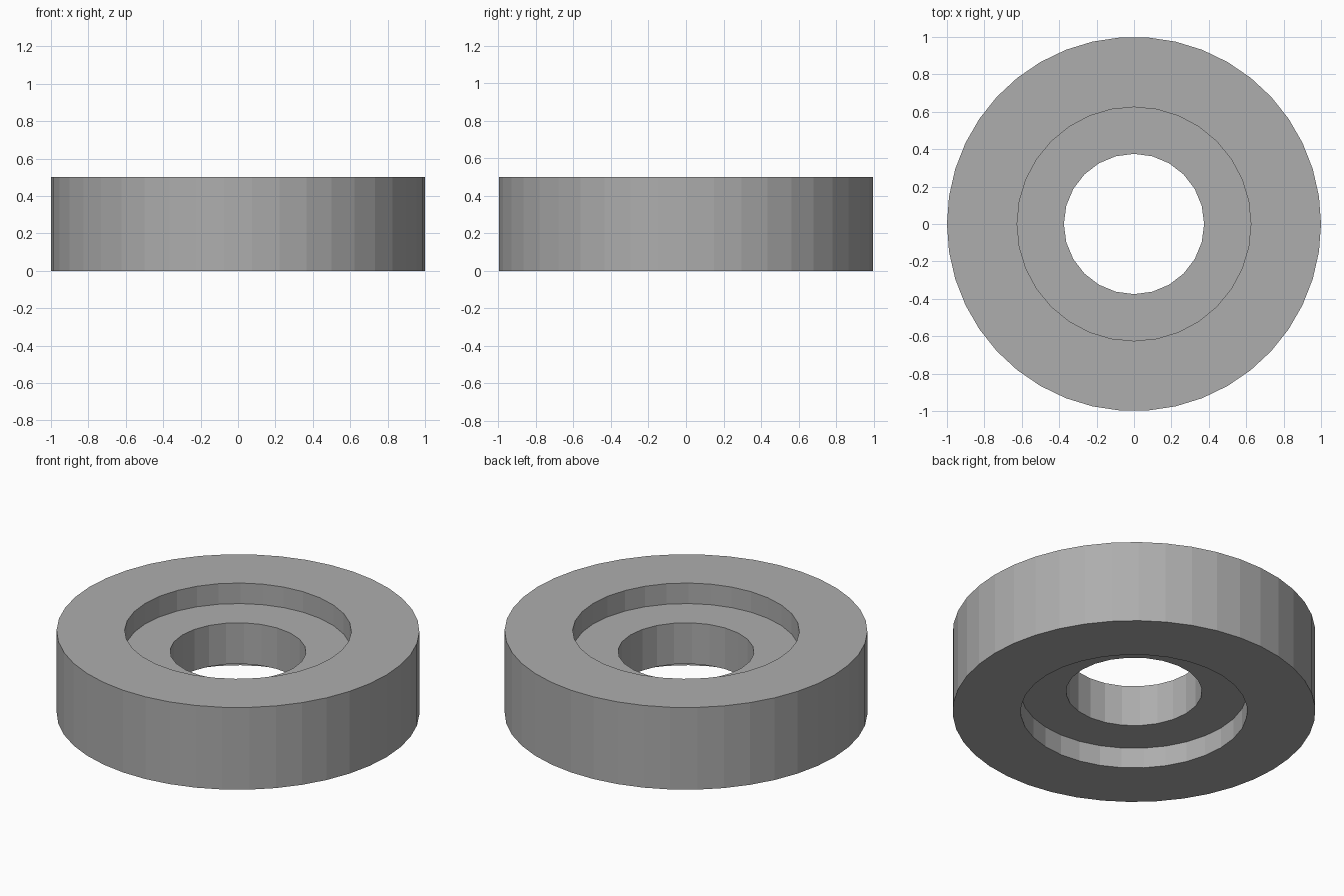
import bpy, bmesh
from math import cos, sin, tau

cube = bpy.data.objects.get("Cube")
if cube:
    bpy.data.objects.remove(cube, do_unlink=True)

HEIGHT, RECESS = 0.5, 0.125

grey = bpy.data.materials.new("plain_grey")
grey.use_nodes = True
colour = (0.42, 0.42, 0.42, 1)
grey.diffuse_color = colour
grey.node_tree.nodes["Principled BSDF"].inputs["Base Color"].default_value = colour


def circle(bm, radius, sides, z):
    """Closed loop of edges at height z."""
    verts = [bm.verts.new((radius * cos(tau * i / sides), radius * sin(tau * i / sides), z))
             for i in range(sides)]
    return [bm.edges.new((verts[i], verts[(i + 1) % sides])) for i in range(sides)]


def wall(bm, low, high):
    """Quads joining two matching loops."""
    bmesh.ops.bridge_loops(bm, edges=low + high)


def ring_face(bm, outer, inner):
    """Flat annulus between loops with different side counts."""
    bmesh.ops.triangle_fill(bm, edges=outer + inner, use_beauty=True)


bm = bmesh.new()
# Loops of the rim, the recess and the bore, each as a (bottom, top) pair
rim = [circle(bm, 1.0, 42, z) for z in (0, HEIGHT)]
lower_lip, lower_floor = [circle(bm, 0.625, 32, z) for z in (0, RECESS)]
upper_floor, upper_lip = [circle(bm, 0.625, 32, z) for z in (HEIGHT - RECESS, HEIGHT)]
bore = [circle(bm, 0.375, 24, z) for z in (RECESS, HEIGHT - RECESS)]

# Upright walls
for low, high in (rim, (lower_lip, lower_floor), (upper_floor, upper_lip), bore):
    wall(bm, low, high)

# Flat rings on both sides
for outer, inner in ((rim[0], lower_lip), (rim[1], upper_lip),
                     (lower_floor, bore[0]), (upper_floor, bore[1])):
    ring_face(bm, outer, inner)

bmesh.ops.recalc_face_normals(bm, faces=bm.faces[:])
mesh = bpy.data.meshes.new("recessed_ring")
bm.to_mesh(mesh)
bm.free()
mesh.materials.append(grey)
ring = bpy.data.objects.new("recessed_ring", mesh)
bpy.context.collection.objects.link(ring)
